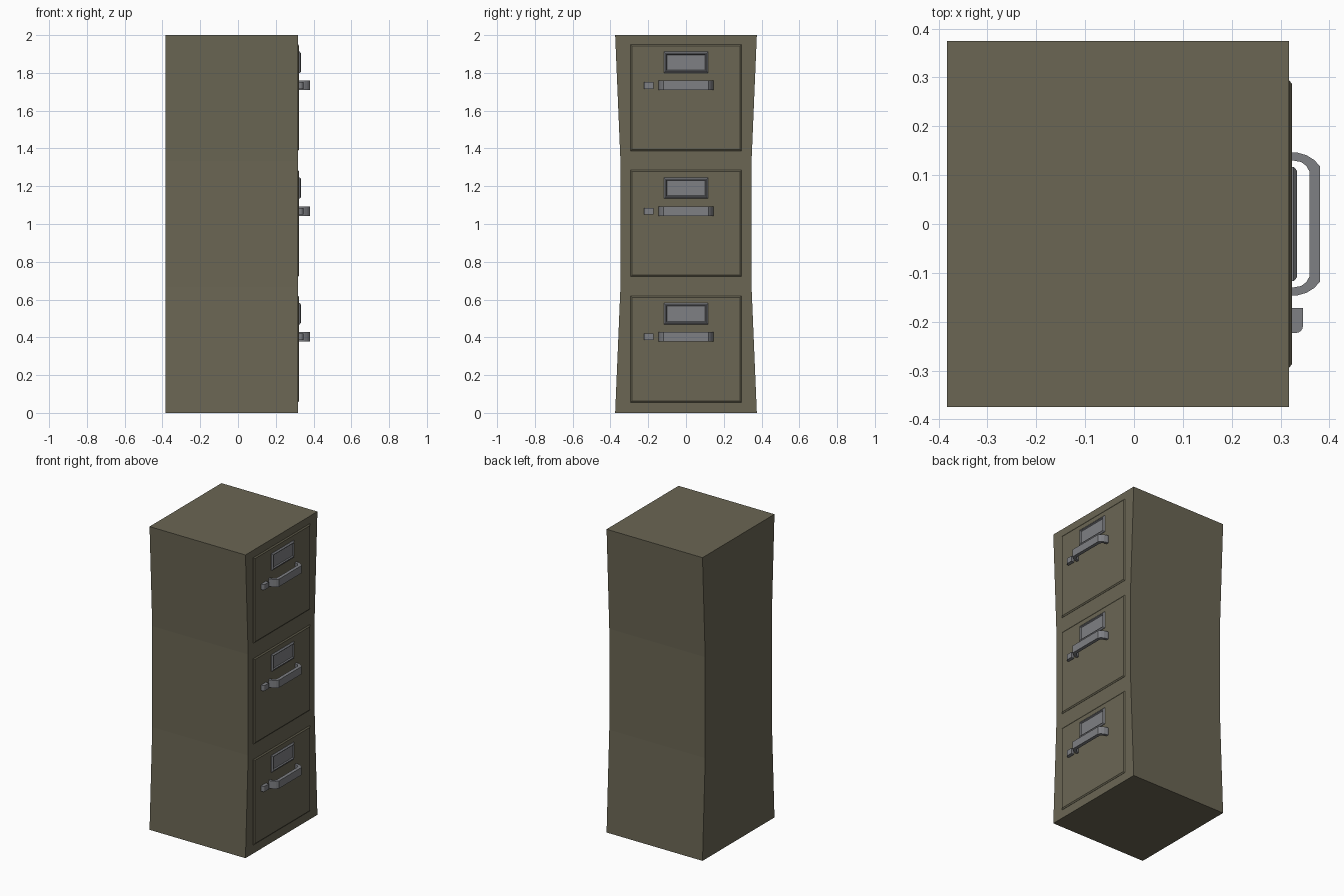
import bpy
import bmesh
from math import cos, sin, pi

cube = bpy.data.objects.get("Cube")
if cube:
    bpy.data.objects.remove(cube, do_unlink=True)


def make_material(name, color):
    mat = bpy.data.materials.new(name)
    mat.use_nodes = True
    mat.diffuse_color = color
    mat.node_tree.nodes["Principled BSDF"].inputs["Base Color"].default_value = color
    return mat


olive = make_material("olive paint", (0.145, 0.133, 0.088, 1))
steel = make_material("grey steel", (0.21, 0.215, 0.23, 1))


def loft(name, rings, mat):
    """Join equal-length rings of points and cap both ends."""
    bm = bmesh.new()
    loops = [[bm.verts.new(p) for p in ring] for ring in rings]
    count = len(loops[0])
    for a, b in zip(loops, loops[1:]):
        for i in range(count):
            j = (i + 1) % count
            bm.faces.new((a[i], a[j], b[j], b[i]))
    bm.faces.new(loops[0])
    bm.faces.new(loops[-1])
    bmesh.ops.recalc_face_normals(bm, faces=bm.faces)
    mesh = bpy.data.meshes.new(name)
    bm.to_mesh(mesh)
    bm.free()
    mesh.materials.append(mat)
    obj = bpy.data.objects.new(name, mesh)
    bpy.context.collection.objects.link(obj)
    return obj


def panel(name, z, steps, mat):
    """Stack of rectangles facing +x, each given as (x, half width, half height)."""
    rings = [[(x, -w, z - h), (x, w, z - h), (x, w, z + h), (x, -w, z + h)]
             for x, w, h in steps]
    return loft(name, rings, mat)


def slab(name, outline, z, half, mat):
    """Flat (x, y) outline extruded vertically."""
    return loft(name, [[(x, y, z + s) for x, y in outline] for s in (-half, half)], mat)


# Cabinet body with a slightly pinched waist
BACK, FRONT = -0.383, 0.317
loft("cabinet_body",
     [[(BACK, -w, z), (FRONT, -w, z), (FRONT, w, z), (BACK, w, z)]
      for z, w in ((0, 0.375), (0.667, 0.347), (1.333, 0.347), (2, 0.375))], olive)

# Bowed handle: outer edge followed by the inner edge, mirrored across y
outer = [(0.32, 0.147), (0.335, 0.146), (0.353, 0.141), (0.369, 0.131), (0.381, 0.118)]
inner = [(0.359, 0.108), (0.353, 0.119), (0.342, 0.127), (0.32, 0.131)]


def mirrored(points):
    return [(x, -y) for x, y in reversed(points)]


handle_outline = outer + mirrored(outer) + mirrored(inner) + mirrored(mirrored(inner))[::-1][::-1]

# Latch outline with one rounded outer corner
R = 0.014
latch_outline = [(0.32, -0.172), (0.346, -0.172)]
latch_outline += [(0.346 - R + R * cos(a), -0.223 + R - R * sin(a))
                  for a in (i * pi / 8 for i in range(5))]
latch_outline += [(0.32, -0.223)]

# Three identical drawers with their fittings
for level, z in zip(("lower", "middle", "upper"), (0.338, 1.003, 1.669)):
    panel(level + "_drawer_front", z,
          ((0.31, 0.294, 0.282), (0.318, 0.294, 0.282), (0.324, 0.286, 0.274)), olive)
    panel(level + "_label_holder", z + 0.187,
          ((0.32, 0.117, 0.056), (0.327, 0.117, 0.056), (0.334, 0.109, 0.048),
           (0.334, 0.105, 0.044), (0.327, 0.101, 0.04)), steel)
    slab(level + "_handle", handle_outline, z + 0.065, 0.025, steel)
    slab(level + "_latch", latch_outline, z + 0.065, 0.018, steel)
